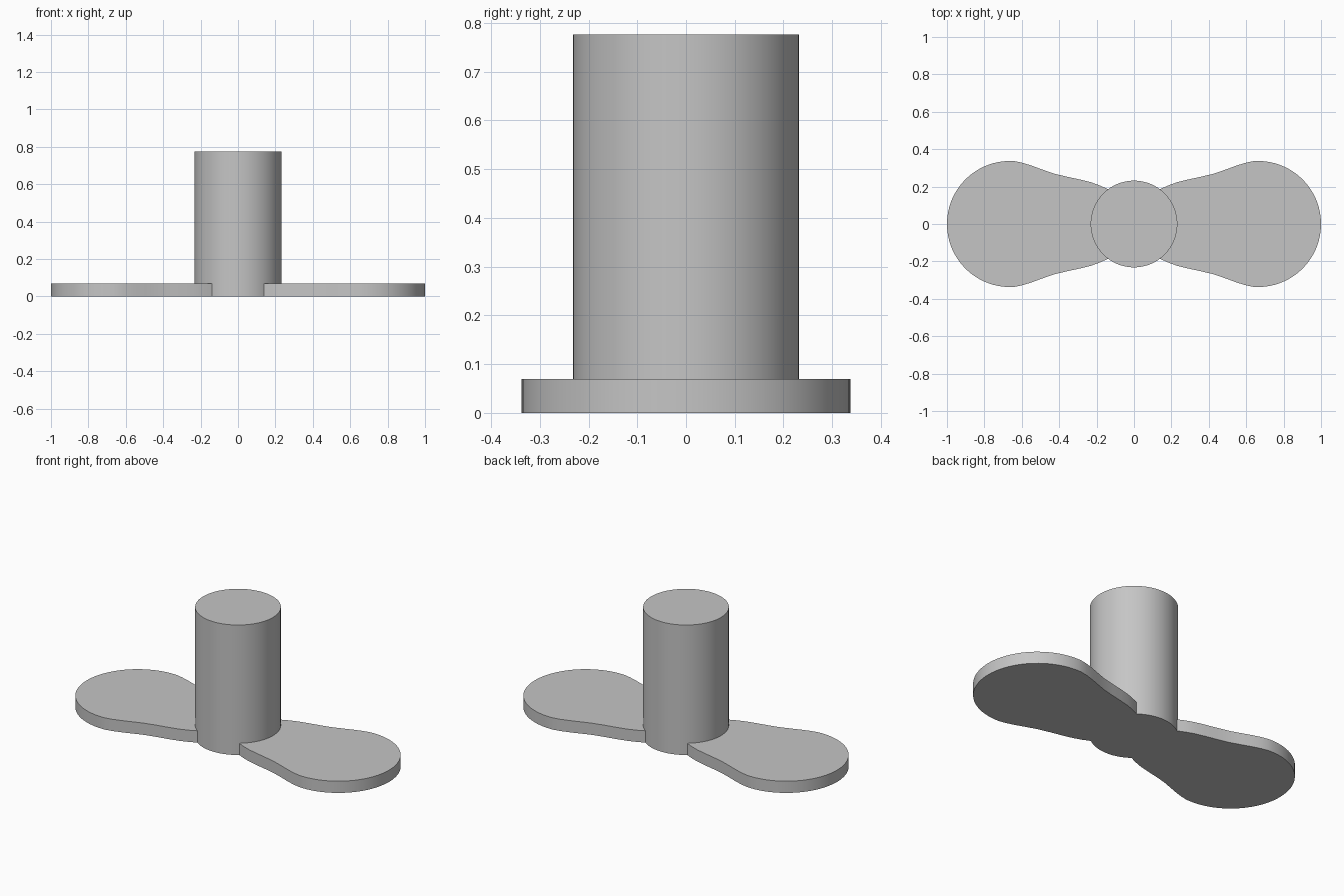
import bpy, bmesh, math

if "Cube" in bpy.data.objects:
    bpy.data.objects.remove(bpy.data.objects["Cube"], do_unlink=True)

HUB_R, HUB_H = 0.232, 0.776
BLADE_T = 0.07
TIP_R = 0.337
TIP_X = 1 - TIP_R

grey = bpy.data.materials.new("plain grey")
grey.use_nodes = True
grey.diffuse_color = (0.56, 0.56, 0.56, 1)
grey.node_tree.nodes["Principled BSDF"].inputs["Base Color"].default_value = grey.diffuse_color


def prism(name, outline, height):
    """Extrude a closed outline upward from the ground."""
    bm = bmesh.new()
    face = bm.faces.new([bm.verts.new((x, y, 0)) for x, y in outline])
    ext = bmesh.ops.extrude_face_region(bm, geom=[face])
    top = [v for v in ext["geom"] if isinstance(v, bmesh.types.BMVert)]
    bmesh.ops.translate(bm, verts=top, vec=(0, 0, height))
    bmesh.ops.recalc_face_normals(bm, faces=bm.faces)
    mesh = bpy.data.meshes.new(name)
    bm.to_mesh(mesh)
    bm.free()
    mesh.materials.append(grey)
    obj = bpy.data.objects.new(name, mesh)
    bpy.context.collection.objects.link(obj)
    return obj


def arc(cx, radius, start, end, steps):
    angles = [math.radians(start + (end - start) * i / steps) for i in range(steps + 1)]
    return [(cx + radius * math.cos(a), radius * math.sin(a)) for a in angles]


# Blade outline: flaring neck, round tip, mirrored neck
neck = [(0.08, 0.16), (0.142, 0.187), (0.18, 0.205), (0.23, 0.223), (0.29, 0.238),
        (0.36, 0.253), (0.43, 0.270), (0.49, 0.291), (0.55, 0.313), (0.6, 0.328)]
blade = neck + arc(TIP_X, TIP_R, 94, -94, 48) + [(x, -y) for x, y in reversed(neck)]

# Hub with both blades fused into it
hub = prism("hub_with_blades", arc(0, HUB_R, 0, 360, 64)[:-1], HUB_H)
for side, name in ((1, "left_blade"), (-1, "right_blade")):
    cutter = prism(name, [(side * x, y) for x, y in blade], BLADE_T)
    mod = hub.modifiers.new(name, "BOOLEAN")
    mod.operation = "UNION"
    mod.solver = "EXACT"
    mod.object = cutter
    bpy.ops.object.select_all(action="DESELECT")
    hub.select_set(True)
    bpy.context.view_layer.objects.active = hub
    bpy.ops.object.modifier_apply(modifier=name)
    bpy.data.objects.remove(cutter, do_unlink=True)

# Smooth round walls, sharp rims
bpy.ops.object.shade_smooth_by_angle(angle=math.radians(30))
